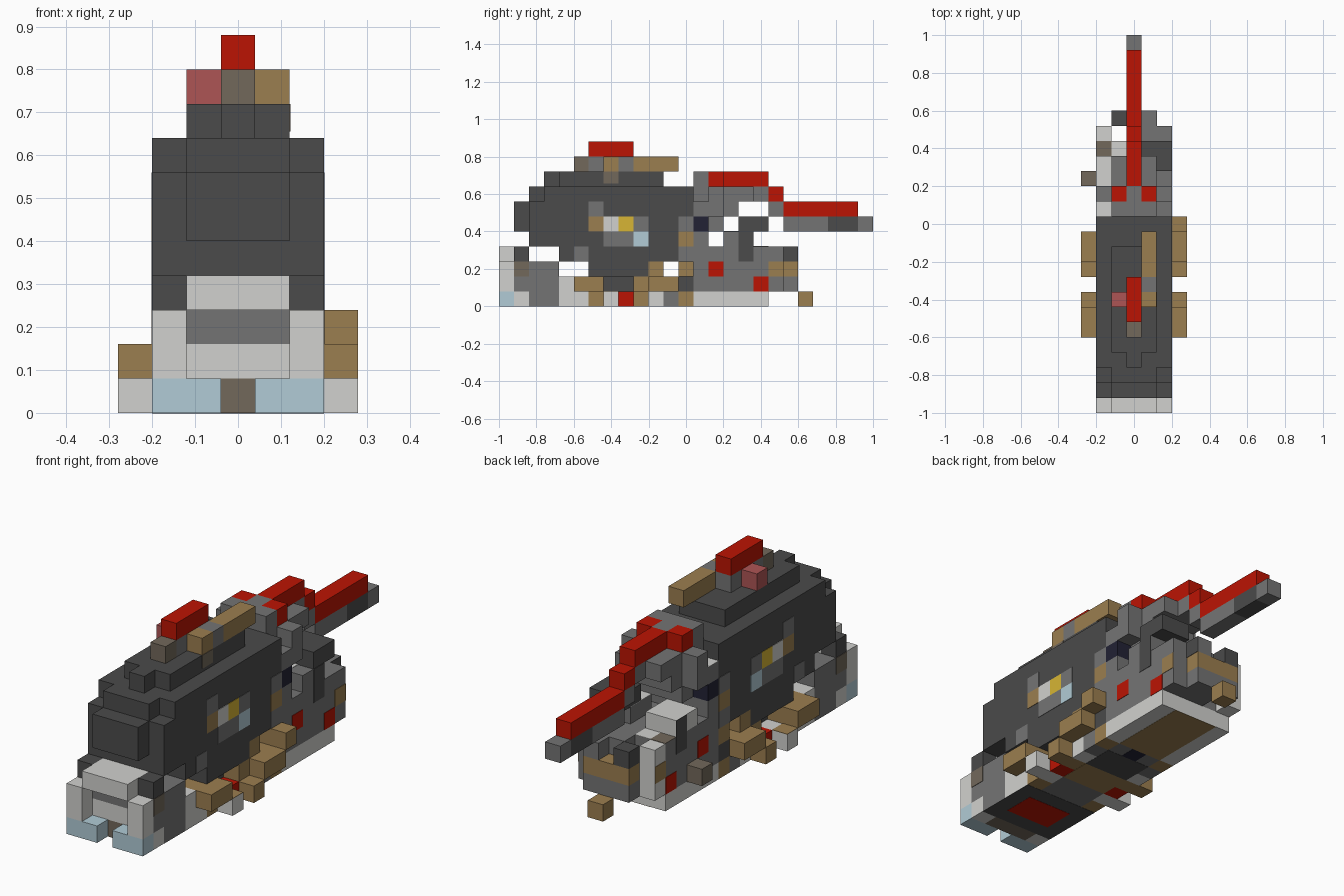
import bpy

if "Cube" in bpy.data.objects:
    bpy.data.objects.remove(bpy.data.objects["Cube"])

V = 0.08      # cell size
T = 0.002     # plate thickness

COLOURS = {
    "dark": (.07, .07, .07), "grey": (.175, .175, .175), "light": (.64, .64, .62),
    "brown": (.33, .21, .08), "taupe": (.17, .14, .105), "blue": (.44, .6, .67),
    "yellow": (.68, .46, .035), "pink": (.42, .09, .09), "red": (.5, .007, .001),
    "navy": (.016, .016, .035),
}
MATS = {}
for label, rgb in COLOURS.items():
    m = bpy.data.materials.new(label)
    m.use_nodes = True
    m.diffuse_color = (*rgb, 1)
    m.node_tree.nodes["Principled BSDF"].inputs["Base Color"].default_value = (*rgb, 1)
    MATS[label] = m


def cuboid(name, colour, lo, hi):
    """Axis-aligned block between two corners."""
    corners = [(x, y, z) for x in (lo[0], hi[0]) for y in (lo[1], hi[1]) for z in (lo[2], hi[2])]
    faces = [(0, 1, 3, 2), (4, 6, 7, 5), (0, 4, 5, 1), (2, 3, 7, 6), (0, 2, 6, 4), (1, 5, 7, 3)]
    mesh = bpy.data.meshes.new(name)
    mesh.from_pydata(corners, [], faces)
    mesh.materials.append(MATS[colour])
    bpy.context.collection.objects.link(bpy.data.objects.new(name, mesh))


def box(name, colour, xs, ys, zs):
    """Block given by inclusive cell ranges."""
    cuboid(name, colour, ((xs[0] - .5) * V, -1 + ys[0] * V, zs[0] * V),
           ((xs[-1] + .5) * V, -1 + (ys[-1] + 1) * V, (zs[-1] + 1) * V))


def pair(name, colour, xs, ys, zs):
    """Block on both sides."""
    box("left_" + name, colour, xs, ys, zs)
    box("right_" + name, colour, [-x for x in reversed(xs)], ys, zs)


def paint(name, colour, ys, zs):
    """Thin plate on both flanks."""
    for side, s in (("left_", 1), ("right_", -1)):
        a, b = sorted((s * 2.5 * V, s * (2.5 * V + T)))
        cuboid(side + name, colour, (a, -1 + ys[0] * V, zs[0] * V),
               (b, -1 + (ys[-1] + 1) * V, (zs[-1] + 1) * V))


def flat(name, colour, xs, ys, level, thick=T):
    """Thin level plate; a negative thickness hangs below the level."""
    low, high = sorted((level * V, level * V + thick))
    cuboid(name, colour, ((xs[0] - .5) * V, -1 + ys[0] * V, low),
           ((xs[-1] + .5) * V, -1 + (ys[-1] + 1) * V, high))


FULL, MID, ONE = (-2, 2), (-1, 1), (0,)

# Front bumper and grille
pair("bumper", "blue", (1, 2), (0,), (0,))
pair("front_post", "light", (2,), (0,), (1, 2))
box("front_lip", "light", MID, (0, 1), (3,))
box("grille", "grey", MID, (1,), (2,))
box("grille_sill", "light", MID, (1,), (1,))
box("bumper_gap", "taupe", MID, (1,), (0,))
pair("front_cap", "dark", (2,), (1,), (3,))

# Front block
pair("front_cheek", "grey", (2,), (1,), (1, 2))
pair("front_foot", "light", (2,), (1,), (0,))
box("front_block", "grey", FULL, (2, 3), (0, 2))
paint("front_spot", "taupe", (1,), (2,))

# Chassis with coloured edge blocks
box("chassis_front", "light", FULL, (4, 5), (0,))
box("chassis_step", "light", FULL, (4,), (1,))
box("chassis_brace", "brown", FULL, (5, 6), (1,))
box("chassis_middle", "grey", MID, (6, 12), (0,))
box("chassis_core", "dark", MID, (7, 8), (1,))
box("chassis_back", "brown", FULL, (9, 11), (1,))
box("chassis_end", "dark", FULL, (12,), (1,))
edge = ("brown", "light", "red", "brown", "light", "grey", "brown")
for y, colour in enumerate(edge, 6):
    pair("chassis_edge_" + colour, colour, (2,), (y,), (0,))
box("belly", "dark", FULL, (6, 9), (2,))
box("back_strut", "brown", FULL, (10,), (2,))
box("rear_strut", "brown", FULL, (12,), (2,))

# Side blocks
pair("front_wheel", "brown", (3,), (5, 6), (1,))
pair("front_wheel_foot", "light", (3,), (7,), (0,))
for side, x in (("left_", 3), ("right_", -3)):
    flat(side + "wheel_foot_top", "brown", (x,), (7,), 1)
pair("back_wheel_foot", "brown", (3,), (9,), (0,))
pair("back_wheel", "brown", (3,), (10, 11), (1,))
box("side_peg", "brown", (3,), (12,), (2,))
box("rear_peg", "taupe", (-3,), (15,), (1,))

# Main body
box("body_nose", "dark", MID, (1,), (5, 6))
box("body", "dark", FULL, (2, 12), (4, 6))
box("body_bottom", "dark", FULL, (4, 12), (3,))
box("body_shoulder", "dark", FULL, (3, 12), (7,))
box("shoulder_nose", "dark", MID, (2,), (7,))
box("roof", "dark", MID, (4, 10), (8,))
box("roof_nose", "dark", ONE, (3,), (8,))

# Painted flanks
for colour, ys, z in (("grey", (5,), 3), ("grey", (6,), 6), ("brown", (6,), 5),
                      ("light", (7,), 5), ("yellow", (8,), 5), ("grey", (9,), 5),
                      ("grey", (7, 8), 4), ("blue", (9,), 4), ("grey", (12,), 5),
                      ("brown", (12,), 4), ("grey", (12,), 3)):
    paint("flank_" + colour, colour, ys, (z,))

# Roof fittings
box("roof_peg", "taupe", ONE, (5,), (9,))
box("roof_bar_base", "grey", ONE, (6, 8), (9,))
box("roof_bar", "red", ONE, (6, 8), (10,))
box("roof_lamp", "pink", (-1,), (7,), (9,))
box("roof_box", "brown", (1,), (7,), (9,))
box("roof_link", "grey", (1,), (8,), (9,))
box("roof_roll", "brown", (1,), (9, 11), (9,))
cuboid("roof_patch", "taupe", (1.5 * V, -1 + 7 * V, 8.2 * V), (1.5 * V + T, -1 + 8 * V, 9 * V))

# Rear block
box("rear_floor", "light", FULL, (13, 17), (0,))
box("rear_block", "grey", FULL, (13, 17), (1, 3))
box("right_rear_post", "light", (-2,), (18,), (1, 3))
box("left_rear_post", "grey", (2,), (18,), (1, 3))
box("rear_wall", "grey", (0, 1), (18,), (1, 3))
box("rear_band", "brown", MID, (19,), (2,))
box("rear_sill", "grey", MID, (19,), (1,))
box("right_rear_cap", "dark", (-1,), (19,), (3,))
box("left_rear_cap", "grey", (1,), (19,), (3,))
cuboid("rear_cap_side", "dark", (1.5 * V, -1 + 19 * V, 3 * V), (1.5 * V + T, -1 + 20 * V, 4 * V))
box("rear_hook", "brown", ONE, (20,), (0,))
for colour, y, z in (("red", 14, 2), ("red", 17, 1), ("dark", 16, 3), ("brown", 18, 2)):
    paint("rear_" + colour, colour, (y,), (z,))

# Rear deck
box("right_deck", "light", (-2, -1), (15, 16), (4,))
box("left_deck", "grey", (1, 2), (15, 16), (4,))
flat("left_deck_top", "light", (1,), (15, 16), 5)
paint("deck_patch", "dark", (16,), (4,))
flat("deck_spot", "taupe", (-2,), (17,), 4)
flat("deck_plate", "light", (-1,), (17,), 4)

# Boom mount
box("mount_foot", "grey", FULL, (13,), (4,))
box("mount_band", "navy", FULL, (13,), (5,))
box("mount", "grey", FULL, (13, 14), (6,))
box("mount_back", "grey", MID, (15,), (6,))
box("mount_hanger", "grey", MID, (14,), (5,))
box("mount_top", "grey", MID, (13, 16), (7,))
pair("mount_side", "grey", (2,), (14,), (7,))
flat("mount_patch", "light", (-2,), (13,), 7)
box("mount_cap", "grey", MID, (13,), (8,))
pair("mount_light", "red", (1,), (14,), (8,))
box("mount_centre", "grey", ONE, (14,), (8,))
box("mount_arm", "dark", (1, 2), (16, 17), (5,))

# Boom
box("boom_base", "red", ONE, (15, 17), (8,))
box("boom_rail", "grey", ONE, (17,), (7,))
box("boom_bend", "red", ONE, (18,), (7,))
box("boom_joint", "grey", ONE, (18,), (6,))
box("boom", "red", ONE, (19, 23), (6,))
box("boom_under", "grey", ONE, (19, 21), (5,))
box("boom_under_end", "dark", ONE, (22, 23), (5,))
box("boom_tip", "grey", ONE, (24,), (5,))

# Underside
for part, colour, xs, ys in (("front", "dark", FULL, (2, 5)), ("middle", "brown", MID, (8, 9)),
                             ("back", "dark", MID, (10, 11)), ("spot", "navy", ONE, (12,)),
                             ("rear", "brown", MID, (13, 17))):
    flat("under_" + part, colour, xs, ys, 0, -T / 2)
flat("under_mark", "red", MID, (3, 4), 0, -T)
